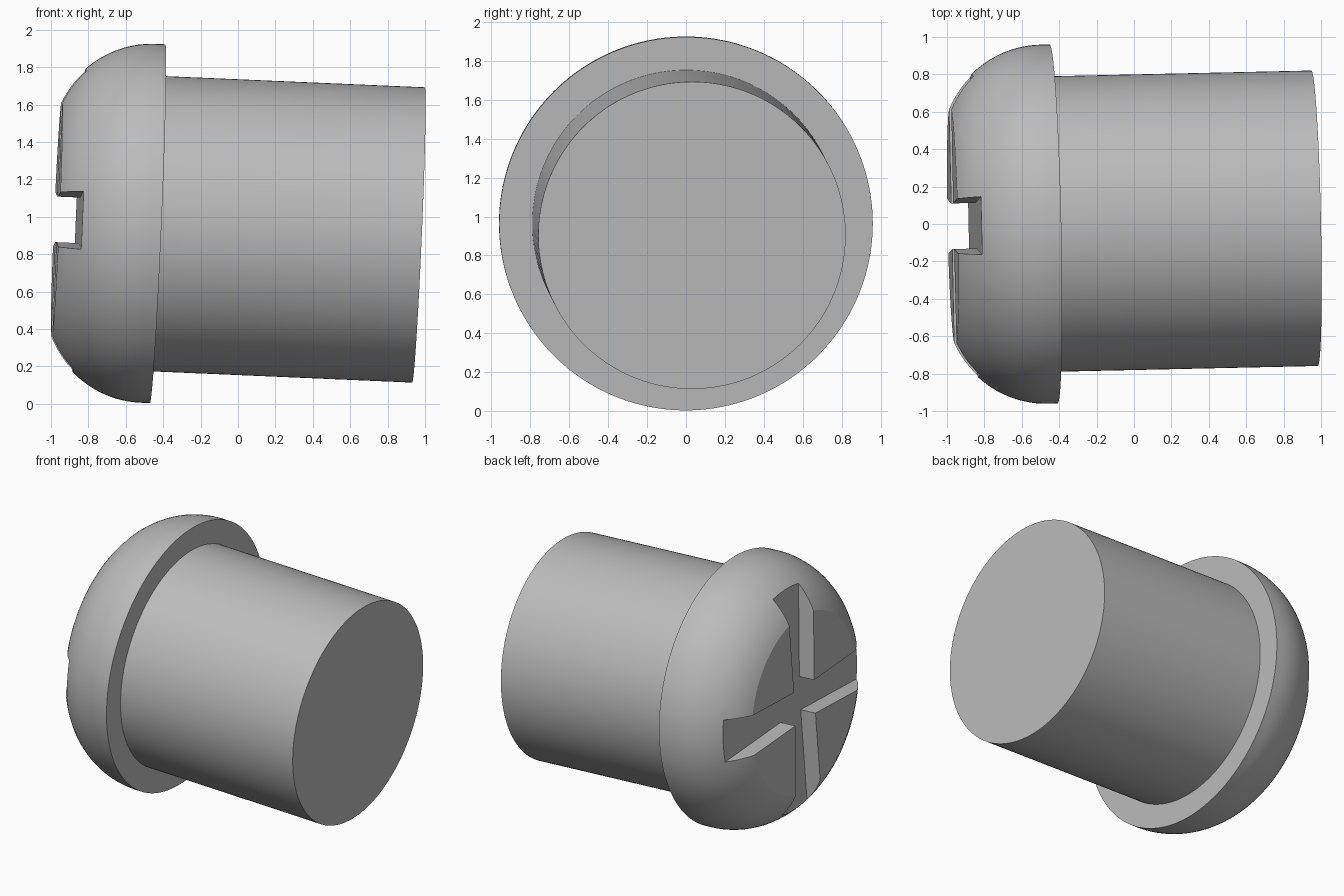
import bpy, bmesh, math
from mathutils import Matrix, Vector

cube = bpy.data.objects.get("Cube")
if cube:
    bpy.data.objects.remove(cube, do_unlink=True)

# Frame of the slightly tilted axis; origin on the underside of the head
axis = Vector((1, 0.022, -0.043)).normalized()
side = Vector((0, 0, 1)).cross(axis).normalized()
up = axis.cross(side)
frame = Matrix((axis, side, up)).transposed().to_4x4()
frame.translation = (-0.43, 0, 0.963)

# Plain grey
grey = bpy.data.materials.new("plain_grey")
grey.use_nodes = True
color = (0.5, 0.5, 0.5, 1)
grey.diffuse_color = color
grey.node_tree.nodes["Principled BSDF"].inputs["Base Color"].default_value = color


def make_object(name, bm):
    bmesh.ops.recalc_face_normals(bm, faces=bm.faces)
    mesh = bpy.data.meshes.new(name)
    bm.to_mesh(mesh)
    bm.free()
    mesh.materials.append(grey)
    obj = bpy.data.objects.new(name, mesh)
    bpy.context.collection.objects.link(obj)
    obj.matrix_world = frame
    return obj


def lathe(name, profile, steps=160):
    """Spin (axial, radius) points around the local x axis and cap both ends."""
    bm = bmesh.new()
    rings = []
    for s, r in profile:
        angles = [2 * math.pi * i / steps for i in range(steps)]
        rings.append([bm.verts.new((s, r * math.cos(a), r * math.sin(a))) for a in angles])
    for a, b in zip(rings, rings[1:]):
        for i in range(steps):
            j = (i + 1) % steps
            bm.faces.new((a[i], a[j], b[j], b[i]))
    bm.faces.new(rings[0])
    bm.faces.new(rings[-1])
    return make_object(name, bm)


# Rounded head with a flat face, and shank, in one turned profile
bulge, start, arc_end = 0.535, -0.05, math.radians(66.3)
profile = [(1.397, 0.79), (0, 0.79), (0, 0.96)]
for i in range(21):
    a = arc_end * i / 20
    profile.append((start - bulge * math.sin(a), 0.96 - bulge * (1 - math.cos(a))))
screw = lathe("screw_head_and_shank", profile)

# Cross slot cutter with arms that widen outwards
bm = bmesh.new()
outline = []
for k in range(4):
    turn = Matrix.Rotation(k * math.pi / 2, 3, 'X')
    for y, z in ((1.2, -0.174), (1.2, 0.174), (0.122, 0.122)):
        outline.append(bm.verts.new(turn @ Vector((-0.42, y, z))))
floor = bm.faces.new(outline)
result = bmesh.ops.extrude_face_region(bm, geom=[floor])
moved = [v for v in result["geom"] if isinstance(v, bmesh.types.BMVert)]
bmesh.ops.translate(bm, verts=moved, vec=(-0.5, 0, 0))
if not any(floor == f for f in bm.faces):
    bm.faces.new(outline)
cutter = make_object("cross_slot_cutter", bm)
cutter.hide_render = True

# Cut the slots, then drop the cutter
bpy.context.view_layer.update()
cut = screw.modifiers.new("cross_slots", 'BOOLEAN')
cut.operation = 'DIFFERENCE'
cut.solver = 'EXACT'
cut.object = cutter
bpy.ops.object.select_all(action='DESELECT')
screw.select_set(True)
bpy.context.view_layer.objects.active = screw
bpy.ops.object.modifier_apply(modifier=cut.name)
bpy.data.objects.remove(cutter, do_unlink=True)
bpy.ops.object.shade_smooth_by_angle(angle=math.radians(15))
